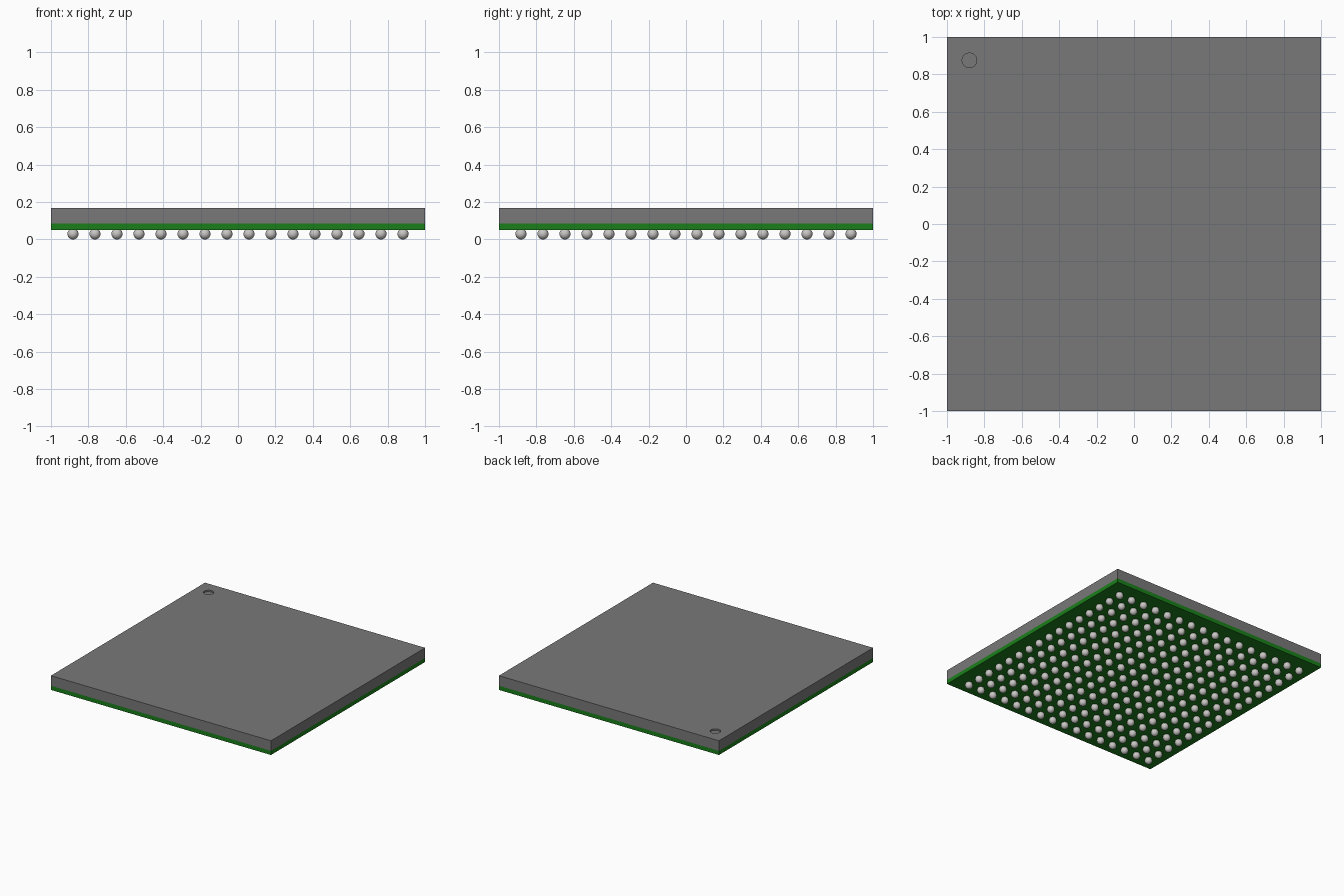
import bpy
import bmesh
from mathutils import Matrix

if "Cube" in bpy.data.objects:
    bpy.data.objects.remove(bpy.data.objects["Cube"], do_unlink=True)

GRID = 16
PITCH = 2 / 17
BALL_R = 0.0295
BASE_Z, SEAM_Z, TOP_Z = 0.05, 0.084, 0.167


def material(name, rgb, roughness=0.6):
    mat = bpy.data.materials.new(name)
    mat.use_nodes = True
    mat.diffuse_color = (*rgb, 1)
    shader = mat.node_tree.nodes["Principled BSDF"]
    shader.inputs["Base Color"].default_value = (*rgb, 1)
    shader.inputs["Roughness"].default_value = roughness
    return mat


def finish(name, bm, mat):
    mesh = bpy.data.meshes.new(name)
    bm.to_mesh(mesh)
    bm.free()
    mesh.materials.append(mat)
    obj = bpy.data.objects.new(name, mesh)
    bpy.context.collection.objects.link(obj)
    return obj


def slab(name, z0, z1, mat):
    bm = bmesh.new()
    size = Matrix.Diagonal((2, 2, z1 - z0, 1))
    bmesh.ops.create_cube(bm, size=1, matrix=Matrix.Translation((0, 0, (z0 + z1) / 2)) @ size)
    return finish(name, bm, mat)


dark_grey = material("dark grey resin", (0.19, 0.19, 0.19))
green = material("green board", (0.01, 0.21, 0.01))
silver = material("silver solder", (0.58, 0.57, 0.55), 0.4)

# Board and moulded cover
slab("substrate", BASE_Z, SEAM_Z, green)
cover = slab("moulded_cover", SEAM_Z, TOP_Z, dark_grey)

# Shallow round corner mark sunk into the cover
bm = bmesh.new()
bmesh.ops.create_cone(bm, cap_ends=True, segments=48, radius1=0.039, radius2=0.039,
                      depth=0.024, matrix=Matrix.Translation((-0.88, 0.875, TOP_Z)))
cutter = finish("corner_mark_cutter", bm, dark_grey)
cutter.hide_render = True
cutter.hide_viewport = True
cut = cover.modifiers.new("corner mark", "BOOLEAN")
cut.operation = "DIFFERENCE"
cut.solver = "EXACT"
cut.object = cutter

# One solder ball, repeated in a square grid under the board
bm = bmesh.new()
bmesh.ops.create_uvsphere(bm, u_segments=20, v_segments=12, radius=BALL_R)
for face in bm.faces:
    face.smooth = True
balls = finish("solder_balls", bm, silver)
corner = -PITCH * (GRID - 1) / 2
balls.location = (corner, corner, BALL_R)
for name, step in (("columns", (PITCH, 0, 0)), ("rows", (0, PITCH, 0))):
    array = balls.modifiers.new(name, "ARRAY")
    array.count = GRID
    array.use_relative_offset = False
    array.use_constant_offset = True
    array.constant_offset_displace = step
